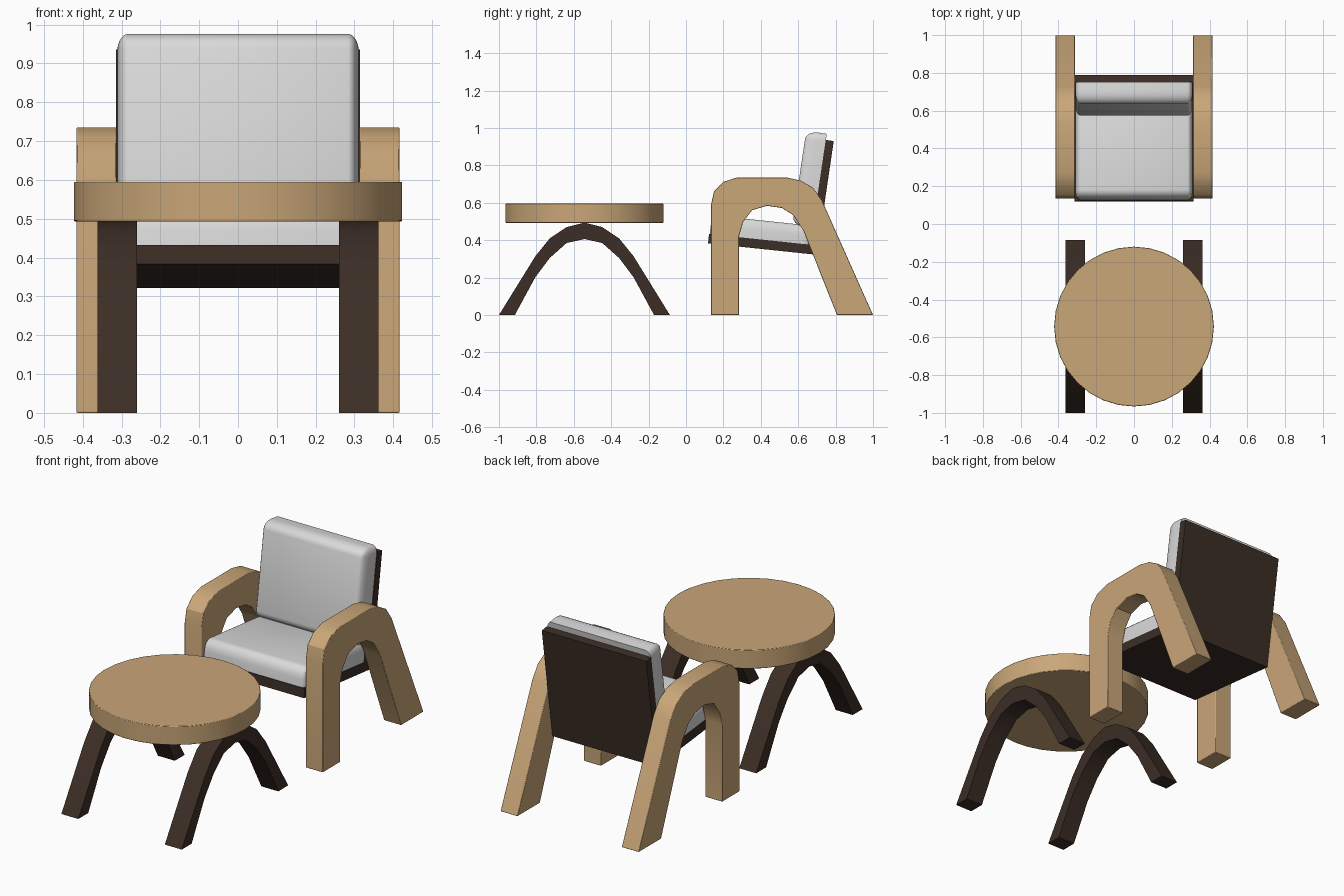
import bpy, bmesh, math
from mathutils import Matrix

if "Cube" in bpy.data.objects:
    bpy.data.objects.remove(bpy.data.objects["Cube"])


def material(name, rgb):
    m = bpy.data.materials.new(name)
    m.diffuse_color = (*rgb, 1)
    m.use_nodes = True
    m.node_tree.nodes["Principled BSDF"].inputs["Base Color"].default_value = m.diffuse_color
    return m


WOOD = material("light wood", (0.59, 0.385, 0.19))
DARK = material("dark wood", (0.045, 0.027, 0.019))
FABRIC = material("pale fabric", (0.70, 0.70, 0.70))


def finish(name, bm, mat, bevel=0):
    bmesh.ops.recalc_face_normals(bm, faces=bm.faces)
    me = bpy.data.meshes.new(name)
    bm.to_mesh(me)
    bm.free()
    me.materials.append(mat)
    ob = bpy.data.objects.new(name, me)
    bpy.context.collection.objects.link(ob)
    bpy.ops.object.select_all(action='DESELECT')
    ob.select_set(True)
    bpy.context.view_layer.objects.active = ob
    bpy.ops.object.shade_smooth_by_angle(angle=math.radians(32))
    if bevel:
        b = ob.modifiers.new("edge softening", 'BEVEL')
        b.width, b.segments = bevel, 2
        b.limit_method, b.angle_limit = 'ANGLE', math.radians(50)
    return ob


def extrude_profile(name, pts, x0, x1, mat, bevel=0):
    """Side profile given as (y, z) points, extruded along x."""
    bm = bmesh.new()
    f = bm.faces.new([bm.verts.new((x0, y, z)) for y, z in pts])
    r = bmesh.ops.extrude_face_region(bm, geom=[f])
    vs = [v for v in r["geom"] if isinstance(v, bmesh.types.BMVert)]
    bmesh.ops.translate(bm, vec=(x1 - x0, 0, 0), verts=vs)
    return finish(name, bm, mat, bevel)


def cushion(name, size, radii, angle, origin):
    """Box with a flat base, other edges rounded by a different radius per axis."""
    bm = bmesh.new()
    bmesh.ops.create_cube(bm, size=1)
    bmesh.ops.translate(bm, vec=(0, 0.5, 0.5), verts=bm.verts)
    bmesh.ops.scale(bm, vec=[s / r for s, r in zip(size, radii)], verts=bm.verts)
    edges = [e for e in bm.edges if max(v.co.z for v in e.verts) > 0.01]
    bmesh.ops.bevel(bm, geom=edges, offset=1, segments=5, profile=0.5, affect='EDGES')
    bmesh.ops.scale(bm, vec=radii, verts=bm.verts)
    bm.transform(Matrix.Translation(origin) @ Matrix.Rotation(math.radians(angle), 4, 'X'))
    return finish(name, bm, FABRIC)


# Round table top
bm = bmesh.new()
bmesh.ops.create_cone(bm, cap_ends=True, segments=32, radius1=0.423, radius2=0.423,
                      depth=0.102, matrix=Matrix.Translation((0, -0.543, 0.544)))
finish("table_top", bm, WOOD, 0.003)

# Arched table legs: half profile mirrored about the table centre
C = -0.543
outer = [(0.457, 0), (0.262, 0.315), (0.185, 0.41), (0.095, 0.47)]
inner = [(0.372, 0), (0.262, 0.203), (0.185, 0.305), (0.095, 0.385)]
arch = ([(C - d, z) for d, z in outer] + [(C, 0.494)]
        + [(C + d, z) for d, z in reversed(outer)]
        + [(C + d, z) for d, z in inner] + [(C, 0.406)]
        + [(C - d, z) for d, z in reversed(inner)])

# Chair arm frame: upright front post, rounded arm rest, raked rear leg
arm = [(0.134, 0), (0.134, 0.59), (0.15, 0.663), (0.2, 0.712), (0.273, 0.735),
       (0.54, 0.735), (0.615, 0.718), (0.68, 0.68), (0.727, 0.613), (1.0, 0),
       (0.807, 0), (0.626, 0.455), (0.572, 0.535), (0.513, 0.572), (0.433, 0.584),
       (0.353, 0.56), (0.305, 0.497), (0.283, 0.42), (0.283, 0)]

for side, s in (("left", -1), ("right", 1)):
    extrude_profile("table_legs_" + side, arch, s * 0.26, s * 0.362, DARK)
    extrude_profile("chair_arm_" + side, arm, s * 0.313, s * 0.416, WOOD, 0.003)

# Chair seat and back boards
extrude_profile("seat_board", [(0.118, 0.383), (0.698, 0.322), (0.70, 0.372), (0.123, 0.433)],
                -0.314, 0.314, DARK)
extrude_profile("back_board", [(0.70, 0.322), (0.79, 0.93), (0.747, 0.936), (0.657, 0.328)],
                -0.314, 0.314, DARK)

# Cushions
cushion("seat_cushion", (0.622, 0.54, 0.102), (0.027, 0.045, 0.06), -6, (0, 0.127, 0.432))
cushion("back_cushion", (0.622, 0.512, 0.111), (0.027, 0.045, 0.065), 81.5, (0, 0.677, 0.462))
